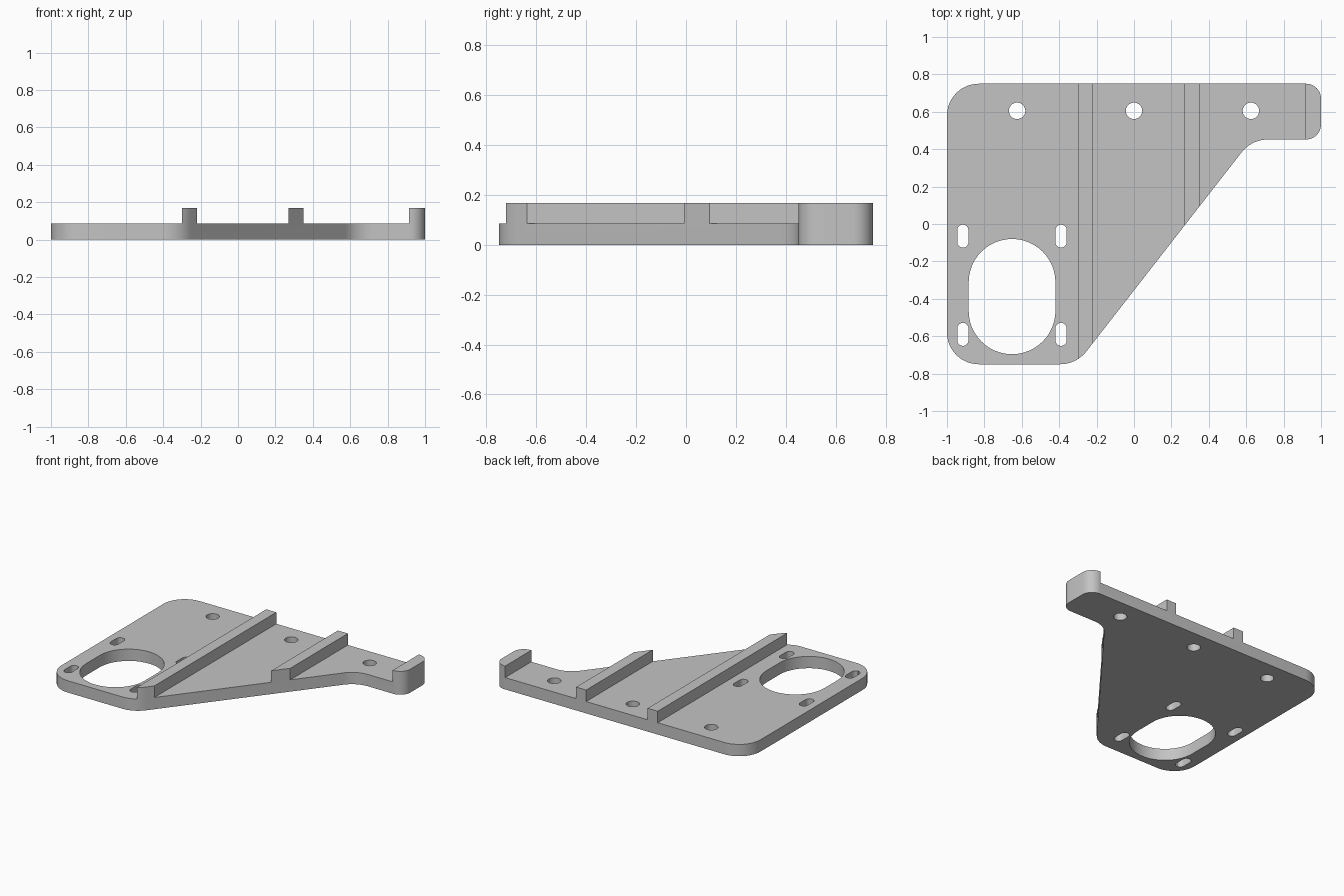
import bpy, bmesh
from math import pi, cos, sin, tan
from mathutils import Vector

if "Cube" in bpy.data.objects:
    bpy.data.objects.remove(bpy.data.objects["Cube"], do_unlink=True)

PLATE, TOP = 0.085, 0.168

grey = bpy.data.materials.new("plain_grey")
grey.use_nodes = True
colour = (0.55, 0.55, 0.55, 1)
grey.diffuse_color = colour
grey.node_tree.nodes["Principled BSDF"].inputs["Base Color"].default_value = colour


def prism(name, points, z0, z1):
    """Extrude a flat outline from z0 to z1."""
    bm = bmesh.new()
    face = bm.faces.new([bm.verts.new((x, y, z0)) for x, y in points])
    out = bmesh.ops.extrude_face_region(bm, geom=[face])
    new = [v for v in out["geom"] if isinstance(v, bmesh.types.BMVert)]
    bmesh.ops.translate(bm, verts=new, vec=(0, 0, z1 - z0))
    bmesh.ops.recalc_face_normals(bm, faces=bm.faces)
    mesh = bpy.data.meshes.new(name)
    bm.to_mesh(mesh)
    bm.free()
    mesh.materials.append(grey)
    obj = bpy.data.objects.new(name, mesh)
    bpy.context.collection.objects.link(obj)
    return obj


def fillet(corners, steps=12):
    """Round each (x, y, radius) corner with a tangent arc."""
    points = []
    for i, (x, y, r) in enumerate(corners):
        p = Vector((x, y))
        a = (Vector(corners[i - 1][:2]) - p).normalized()
        b = (Vector(corners[(i + 1) % len(corners)][:2]) - p).normalized()
        half = a.angle(b) / 2
        centre = p + (a + b).normalized() * (r / sin(half))
        mid = (p - centre).normalized()
        start = p + a * (r / tan(half)) - centre
        side = (start - mid * start.dot(mid)).normalized()
        sweep = pi / 2 - half
        for k in range(steps + 1):
            t = sweep * (1 - 2 * k / steps)
            points.append(centre + (mid * cos(t) + side * sin(t)) * r)
    return points


def slot(x, y, r, straight=0, steps=16):
    """Round hole, stretched along y by a straight length."""
    points = []
    for end in (0, 1):
        shift = straight / 2 * (1 - 2 * end)
        for k in range(steps + (1 if straight else 0)):
            t = pi * (end + k / steps)
            points.append((x + r * cos(t), y + shift + r * sin(t)))
    return points


# Whole bracket at rib height
bracket = prism("mounting_bracket", fillet([
    (-1, 0.75, 0.17), (1, 0.75, 0.08), (1, 0.452, 0.08),
    (0.629, 0.452, 0.18), (-0.308, -0.75, 0.18), (-1, -0.75, 0.17)]), 0, TOP)

cutters = []

# Channels that leave the three raised ribs
for x0, x1 in ((-1.1, -0.3), (-0.22, 0.27), (0.35, 0.915)):
    cutters.append(prism("channel_cutter",
                         [(x0, -1), (x1, -1), (x1, 1), (x0, 1)], PLATE, 0.3))

# Screw holes along the back edge
holes = [slot(x, 0.605, 0.044) for x in (-0.625, 0, 0.625)]
# Adjustment slots around the large opening
holes += [slot(x, y, 0.03, 0.063) for x in (-0.915, -0.39) for y in (-0.065, -0.59)]
# Large opening
holes.append(slot(-0.652, -0.388, 0.232, 0.152, 24))
cutters += [prism("hole_cutter", h, -0.1, 0.3) for h in holes]

for cutter in cutters:
    mod = bracket.modifiers.new("cut", "BOOLEAN")
    mod.operation = "DIFFERENCE"
    mod.solver = "EXACT"
    mod.object = cutter

# Bake the cuts and drop the cutters
bpy.context.view_layer.update()
graph = bpy.context.evaluated_depsgraph_get()
baked = bpy.data.meshes.new_from_object(bracket.evaluated_get(graph))
bracket.modifiers.clear()
bracket.data = baked
for cutter in cutters:
    bpy.data.objects.remove(cutter, do_unlink=True)

bpy.ops.object.select_all(action="DESELECT")
bracket.select_set(True)
bpy.context.view_layer.objects.active = bracket
bpy.ops.object.shade_smooth_by_angle(angle=pi / 6)
